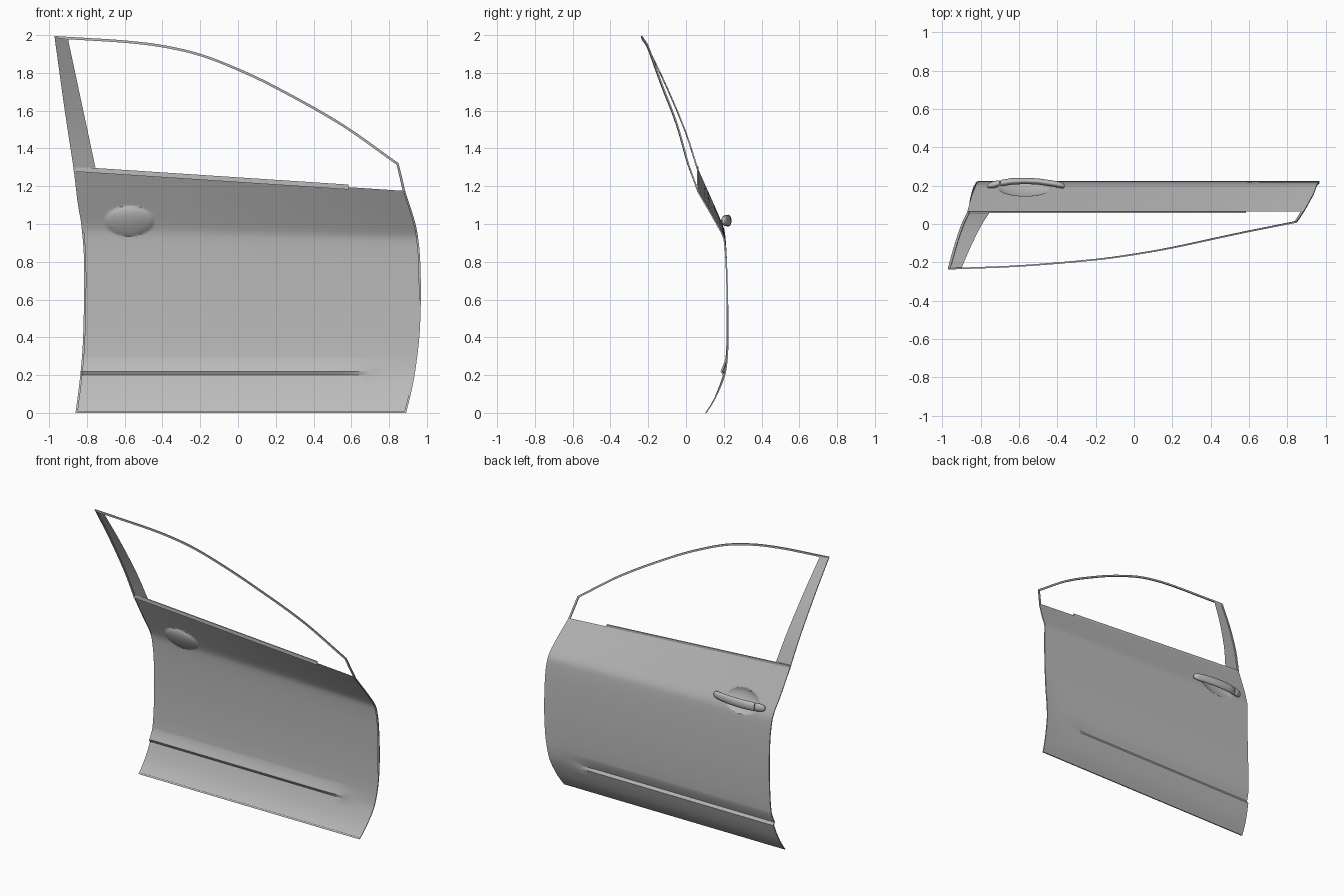
import bpy, math
from mathutils import Vector

cube = bpy.data.objects.get("Cube")
if cube:
    bpy.data.objects.remove(cube, do_unlink=True)


def make_material(name, value):
    m = bpy.data.materials.new(name)
    m.use_nodes = True
    col = (value, value, value, 1)
    m.diffuse_color = col
    m.node_tree.nodes["Principled BSDF"].inputs["Base Color"].default_value = col
    return m


grey = make_material("primer grey", 0.5)


def loft(name, rows, closed=False, caps=False, angle=30):
    """Skin a list of equally long point rows."""
    n = len(rows[0])
    verts = [tuple(p) for row in rows for p in row]
    faces = []
    for r in range(len(rows) - 1):
        for c in range(n if closed else n - 1):
            d = (c + 1) % n
            faces.append((r * n + c, (r + 1) * n + c, (r + 1) * n + d, r * n + d))
    if caps:
        faces.append(tuple(range(n)))
        faces.append(tuple(reversed(range((len(rows) - 1) * n, len(rows) * n))))
    mesh = bpy.data.meshes.new(name)
    mesh.from_pydata(verts, [], faces)
    mesh.materials.append(grey)
    ob = bpy.data.objects.new(name, mesh)
    bpy.context.collection.objects.link(ob)
    bpy.ops.object.select_all(action="DESELECT")
    bpy.context.view_layer.objects.active = ob
    ob.select_set(True)
    bpy.ops.object.shade_smooth_by_angle(angle=math.radians(angle))
    return ob


def smooth_table(table):
    """Cubic interpolation through (key, value) pairs."""
    k = [t[0] for t in table]
    v = [t[1] for t in table]
    last = len(k) - 1

    def slope(i):
        a, b = max(i - 1, 0), min(i + 1, last)
        return (v[b] - v[a]) / (k[b] - k[a])

    def f(x):
        x = min(max(x, k[0]), k[-1])
        i = max(j for j in range(last) if k[j] <= x)
        h = k[i + 1] - k[i]
        t = (x - k[i]) / h
        return ((1 + 2 * t) * (1 - t) ** 2 * v[i] + t * (1 - t) ** 2 * h * slope(i)
                + t * t * (3 - 2 * t) * v[i + 1] + t * t * (t - 1) * h * slope(i + 1))
    return f


def ramp(x, a, b):
    t = min(max((x - a) / (b - a), 0), 1)
    return t * t * (3 - 2 * t)


# Outline and cross-section of the outer skin
rear_x = smooth_table([(0, -.86), (.2, -.835), (.4, -.82), (.8, -.815),
                       (1, -.83), (1.1, -.847), (1.29, -.87)])
front_x = smooth_table([(0, .89), (.1, .915), (.2, .935), (.4, .96), (.6, .968),
                        (.8, .965), (.9, .957), (1, .94), (1.175, .885)])
skin_y = smooth_table([(0, .11), (.05, .142), (.1, .167), (.2, .203), (.3, .218), (.45, .223),
                       (.6, .223), (.8, .217), (.93, .209), (.98, .2), (1.05, .172), (1.29, .065)])


def belt(x):
    return 1.233 - .0655 * x


def skin(u, level):
    z = level
    x = rear_x(z) + u * (front_x(z) - rear_x(z))
    if level > .8:                      # upper rows follow the sloping belt line
        z = .8 + (level - .8) / .49 * (belt(x) - .8)
        x = rear_x(z) + u * (front_x(z) - rear_x(z))
    y = skin_y(level)
    # lower rub channel, fading out towards the front
    if .2 < z < .29:
        depth = (z - .2) / .02 if z < .22 else (.29 - z) / .07
        y -= .016 * depth * (1 - ramp(x, .55, .8))
    # flare at the lower front corner
    edge = .84 + (z - .22) * .34
    if z > .05 and x > edge:
        y += .05 * (x - edge) * ramp(z, .05, .22)
    # dish behind the handle
    r2 = ((x + .575) / .13) ** 2 + ((z - 1.015) / .078) ** 2
    if r2 < 1:
        y -= .026 * (1 - r2) ** .7
    return Vector((x, y, z))


us = sorted({i / 30 for i in range(31)} | {.06 + i * .005 for i in range(37)})
levels = sorted({round(i * .05, 3) for i in range(26)} | {.22, .29, 1.29, .025, .075}
                | {round(.91 + i * .01, 3) for i in range(23)})
loft("door_skin", [[skin(u, l) for u in us] for l in levels], angle=25)

# Folded hems along three edges of the skin
w = .011


def hem(name, pts, inward):
    step = Vector(inward) * w
    back = Vector((0, -.008, 0))
    loft(name, [pts, [p + back for p in pts], [p + back + step for p in pts]])


hem("rear_hem", [skin(0, l) for l in levels], (1, 0, 0))
hem("front_hem", [skin(1, l) for l in levels], (-1, 0, 0))
hem("bottom_hem", [skin(u, 0) for u in us], (0, .5, 1))

# Belt moulding standing just above the skin
strip = [Vector((x, .066, belt(x))) for x in (-.87, -.4, .1, .585)]
section = [(0, -.012), (0, .014), (-.008, .014), (-.008, -.012)]
loft("belt_moulding", [[p + Vector((0, a, b)) for a, b in section] for p in strip],
     closed=True, caps=True)

# Window frame: front post, curved top rail, rear post
rail_z = smooth_table([(-.972, 1.995), (-.8, 1.985), (-.6, 1.972), (-.4, 1.948), (-.2, 1.902),
                       (0, 1.825), (.2, 1.73), (.55, 1.533), (.85, 1.322)])
rail_y = smooth_table([(-.972, -.23), (-.6, -.215), (-.2, -.182), (0, -.155),
                       (.2, -.12), (.55, -.045), (.85, .015)])
post_x = smooth_table([(1.29, -.87), (1.6, -.917), (1.995, -.972)])
post_y = smooth_table([(1.29, .065), (1.49, 0), (1.75, -.11), (1.995, -.23)])

path = [Vector((.885, .068, 1.175)), Vector((.868, .04, 1.25))]
path += [Vector((x, rail_y(x), rail_z(x))) for x in (.85 - i * 1.822 / 40 for i in range(41))]
path += [Vector((post_x(z), post_y(z), z)) for z in (1.995 - i * .705 / 16 for i in range(1, 17))]
frame = []
for i, p in enumerate(path):
    t0 = (p - path[max(i - 1, 0)])
    t1 = (path[min(i + 1, len(path) - 1)] - p)
    t = t0.normalized() + t1.normalized()
    inner = Vector((-t.z, 0, t.x)).normalized() * .013
    back = Vector((0, -.008, 0))
    frame.append([p, p + inner, p + inner + back, p + back])
loft("window_frame", frame, closed=True, caps=True)

# Broad tapering panel on the rear post
plate = []
for i in range(13):
    t = i / 12
    z = 1.3 + .685 * t
    a = Vector((post_x(z) + .004, post_y(z) - .004, z))
    b = Vector((-.755 - .145 * t, post_y(z) - .004, z - .006 * t))
    plate.append([a, b])
loft("rear_post_panel", plate)


# Pull handle and lock cap, lofted from oval sections
def oval_bar(name, stations, z):
    rows = []
    for x, y, ry, rz in stations:
        rows.append([(x, y + ry * math.cos(a), z + rz * math.sin(a))
                     for a in (k * math.tau / 20 for k in range(20))])
    return loft(name, rows, closed=True, caps=True, angle=50)


oval_bar("pull_handle", [(-.697, .212, .014, .026), (-.69, .214, .017, .03), (-.64, .222, .017, .031),
                         (-.57, .225, .016, .031), (-.5, .222, .016, .03), (-.43, .212, .016, .028),
                         (-.39, .205, .016, .026), (-.37, .2, .014, .02), (-.362, .198, .007, .01)], 1.018)
oval_bar("lock_cap", [(-.765, .198, .006, .01), (-.757, .2, .013, .02), (-.735, .205, .018, .027),
                      (-.71, .211, .017, .029), (-.702, .212, .014, .026)], 1.018)
